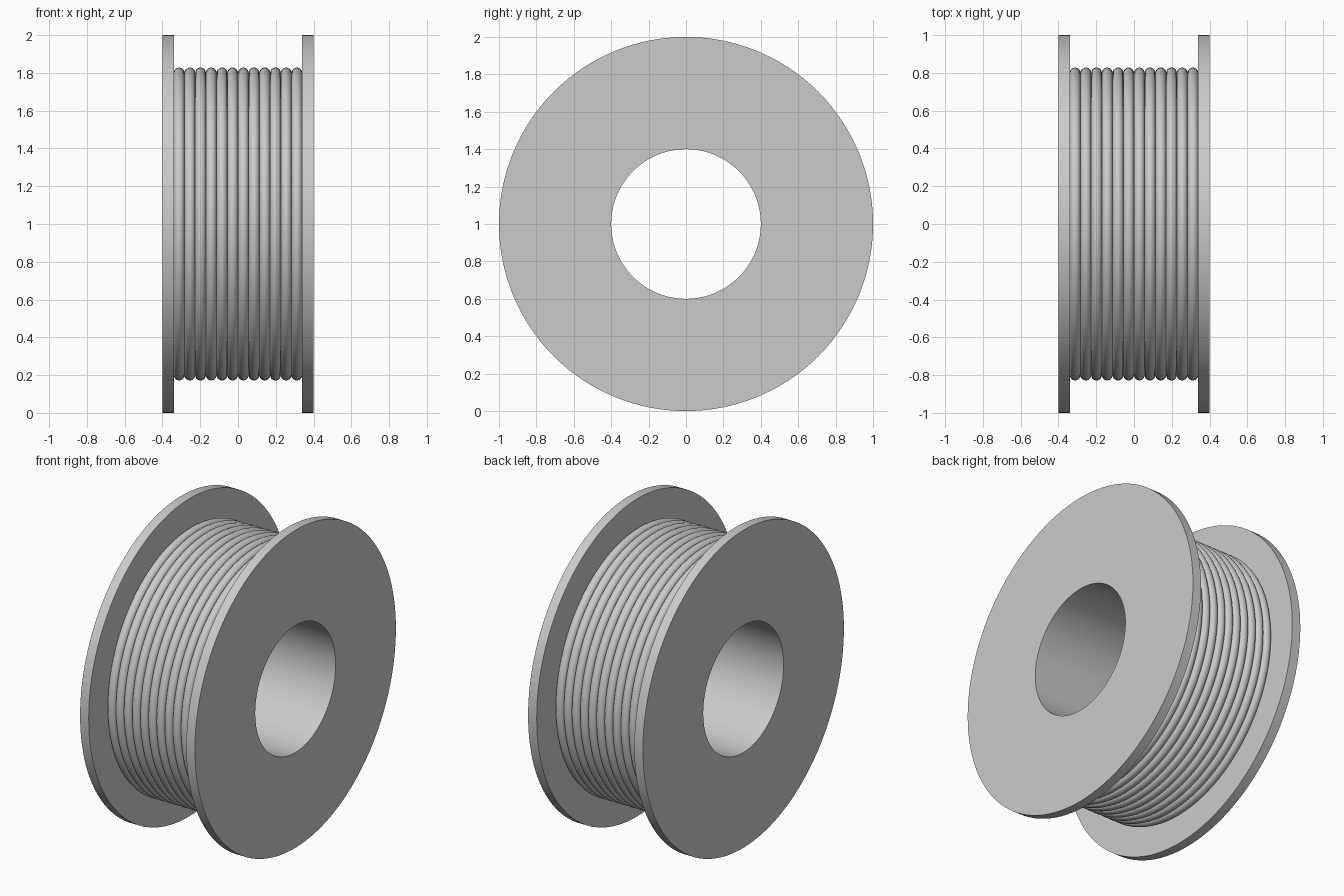
import bpy, bmesh, math
from mathutils import Matrix, Vector

if "Cube" in bpy.data.objects:
    bpy.data.objects.remove(bpy.data.objects["Cube"])

SEG = 128
CENTRE_Z = 1.0


def revolve(name, profile):
    """Revolve a closed (x, radius) profile around the x axis at CENTRE_Z."""
    bm = bmesh.new()
    rings = []
    for i in range(SEG):
        a = 2 * math.pi * i / SEG
        rings.append([bm.verts.new((x, r * math.cos(a), CENTRE_Z + r * math.sin(a)))
                      for x, r in profile])
    n = len(profile)
    for i in range(SEG):
        p, q = rings[i], rings[(i + 1) % SEG]
        for j in range(n):
            k = (j + 1) % n
            bm.faces.new((p[j], p[k], q[k], q[j]))
    bmesh.ops.recalc_face_normals(bm, faces=bm.faces)
    mesh = bpy.data.meshes.new(name)
    bm.to_mesh(mesh)
    bm.free()
    obj = bpy.data.objects.new(name, mesh)
    bpy.context.collection.objects.link(obj)
    bpy.ops.object.select_all(action='DESELECT')
    obj.select_set(True)
    bpy.context.view_layer.objects.active = obj
    bpy.ops.object.shade_smooth_by_angle(angle=math.radians(35))
    return obj


# Spool body: two flanges, winding core and through hole
W, INNER, HOLE, CORE = 0.40, 0.34, 0.40, 0.78
revolve("spool_body", [(-W, HOLE), (-W, 1), (-INNER, 1), (-INNER, CORE),
                       (INNER, CORE), (INNER, 1), (W, 1), (W, HOLE)])

# Wire windings: touching round turns side by side between the flanges
TURNS = 12
pitch = 2 * INNER / TURNS
wire_r = pitch / 2
for t in range(TURNS):
    cx = -INNER + pitch * (t + 0.5)
    circle = [(cx + wire_r * math.cos(2 * math.pi * k / 20),
               0.80 + wire_r * math.sin(2 * math.pi * k / 20)) for k in range(20)]
    revolve(f"wire_turn_{t + 1}", circle)
